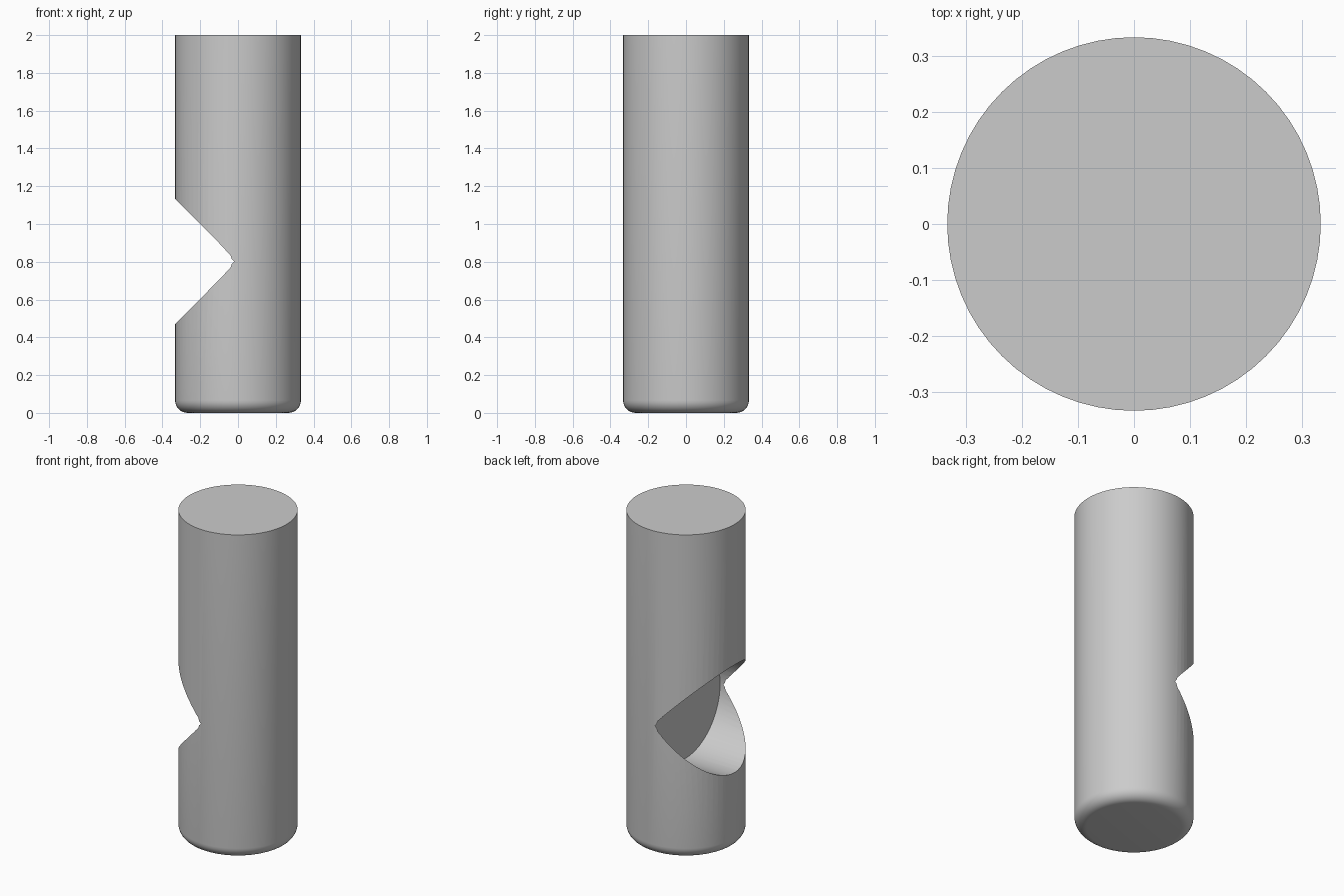
import bpy, bmesh, math
from mathutils import Matrix

RADIUS = 0.333
HEIGHT = 2.0
FILLET = 0.067
BORE_Z = 0.802
SIDES = 64

cube = bpy.data.objects.get("Cube")
if cube:
    bpy.data.objects.remove(cube, do_unlink=True)

grey = bpy.data.materials.new("plain grey")
grey.use_nodes = True
colour = (0.6, 0.6, 0.6, 1.0)
grey.diffuse_color = colour
grey.node_tree.nodes["Principled BSDF"].inputs["Base Color"].default_value = colour


def cylinder(name, radius, length, matrix, fillet=0.0):
    """Capped cylinder, with its lower edge rounded if a fillet is given."""
    bm = bmesh.new()
    bmesh.ops.create_cone(bm, cap_ends=True, segments=SIDES, radius1=radius,
                          radius2=radius, depth=length)
    if fillet:
        rim = [e for e in bm.edges if all(v.co.z < 0 for v in e.verts)]
        bmesh.ops.bevel(bm, geom=rim, offset=fillet, segments=8,
                        profile=0.5, affect='EDGES')
    bm.transform(matrix)
    mesh = bpy.data.meshes.new(name)
    bm.to_mesh(mesh)
    bm.free()
    mesh.materials.append(grey)
    obj = bpy.data.objects.new(name, mesh)
    bpy.context.collection.objects.link(obj)
    return obj


# Upright pin with a rounded foot
pin = cylinder("pin", RADIUS, HEIGHT, Matrix.Translation((0, 0, HEIGHT / 2)), FILLET)

# Flat-bottomed side bore of the same radius, running from the axis out to -x
bore = cylinder("bore_cutter", RADIUS - 0.001, 1.0,
                Matrix.Translation((-0.5, 0, BORE_Z)) @ Matrix.Rotation(math.pi / 2, 4, 'Y'))
bore.hide_render = True
bore.hide_set(True)

cut = pin.modifiers.new("side_bore", 'BOOLEAN')
cut.operation = 'DIFFERENCE'
cut.solver = 'EXACT'
cut.object = bore

bpy.ops.object.select_all(action='DESELECT')
pin.select_set(True)
bpy.context.view_layer.objects.active = pin
bpy.ops.object.modifier_apply(modifier=cut.name)
bpy.data.objects.remove(bore, do_unlink=True)
bpy.ops.object.shade_smooth_by_angle(angle=math.radians(30))
